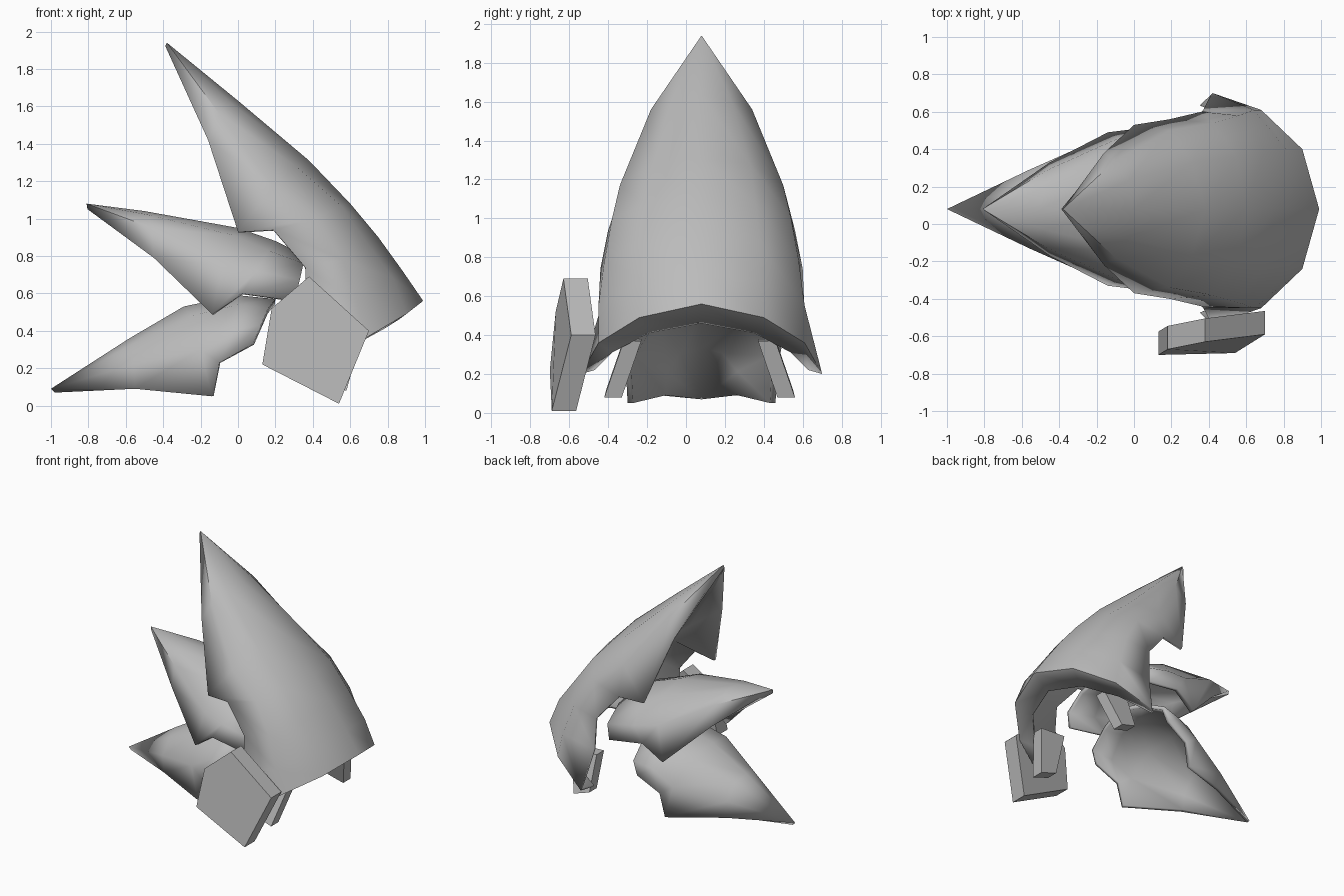
import bpy, math

cube = bpy.data.objects.get("Cube")
if cube:
    bpy.data.objects.remove(cube)

grey = bpy.data.materials.new("plain_grey")
grey.use_nodes = True
colour = (0.5, 0.5, 0.5, 1)
grey.diffuse_color = colour
grey.node_tree.nodes["Principled BSDF"].inputs["Base Color"].default_value = colour


def make(name, verts, faces, angle):
    mesh = bpy.data.meshes.new(name)
    mesh.from_pydata(verts, [], faces)
    mesh.materials.append(grey)
    obj = bpy.data.objects.new(name, mesh)
    bpy.context.collection.objects.link(obj)
    bpy.ops.object.select_all(action="DESELECT")
    obj.select_set(True)
    bpy.context.view_layer.objects.active = obj
    bpy.ops.object.shade_smooth_by_angle(angle=math.radians(angle))
    return obj


def plate(name, tip, rows, thickness, mid_y=0.08):
    """Arched pointed shell; each row runs (x, half width, z) from edge to ridge."""
    verts, faces = [(tip[0], mid_y, tip[1])], []
    for row in rows:
        verts += [(x, mid_y - w, z) for x, w, z in row]
        verts += [(x, mid_y + w, z) for x, w, z in reversed(row[:-1])]
    n = 2 * len(rows[0]) - 1
    for j in range(n - 1):
        faces.append((0, 1 + j, 2 + j))
        for i in range(len(rows) - 1):
            a = 1 + i * n + j
            faces.append((a, a + n, a + n + 1, a + 1))
    obj = make(name, verts, faces, 45)
    solid = obj.modifiers.new("thickness", "SOLIDIFY")
    solid.thickness = thickness
    solid.offset = -1


def slab(name, outline, depth):
    """Flat block: outline of (x, y, z) pushed along y by depth."""
    n = len(outline)
    verts = outline + [(x, y + depth, z) for x, y, z in outline]
    faces = [tuple(range(n)), tuple(reversed(range(n, 2 * n)))]
    faces += [(i, i + n, (i + 1) % n + n, (i + 1) % n) for i in range(n)]
    obj = make(name, verts, faces, 25)
    bpy.ops.object.mode_set(mode="EDIT")
    bpy.ops.mesh.select_all(action="SELECT")
    bpy.ops.mesh.normals_make_consistent(inside=False)
    bpy.ops.object.mode_set(mode="OBJECT")
    return obj


# Large upper plate, last row is the turned-in rim
plate("upper_plate", (-.38, 1.94), [
    [(-.16, .30, 1.42), (-.10, .26, 1.56), (-.03, .15, 1.61), (0, 0, 1.63)],
    [(0, .45, .93), (.19, .42, 1.17), (.31, .25, 1.28), (.38, 0, 1.31)],
    [(.19, .48, .94), (.42, .46, 1.0), (.55, .28, 1.07), (.6, 0, 1.08)],
    [(.36, .52, .74), (.56, .50, .78), (.69, .30, .87), (.75, 0, .90)],
    [(.37, .53, .50), (.64, .53, .55), (.83, .30, .68), (.88, 0, .72)],
    [(.42, .62, .20), (.68, .53, .36), (.90, .32, .49), (.99, 0, .56)],
    [(.36, .55, .22), (.60, .46, .31), (.78, .27, .41), (.86, 0, .46)],
], .02)

# Middle plate
plate("middle_plate", (-.81, 1.08), [
    [(-.45, .25, .79), (-.46, .21, .95), (-.48, .11, 1.02), (-.50, 0, 1.04)],
    [(-.14, .41, .49), (-.08, .38, .75), (-.02, .22, .91), (0, 0, .95)],
    [(.02, .43, .60), (.10, .42, .72), (.16, .25, .83), (.2, 0, .88)],
    [(.30, .44, .56), (.33, .42, .67), (.35, .25, .76), (.36, 0, .80)],
], .03)

# Lower plate
plate("lower_plate", (-1, .09), [
    [(-.55, .21, .09), (-.56, .21, .22), (-.56, .12, .33), (-.58, 0, .36)],
    [(-.14, .38, .05), (-.20, .37, .30), (-.25, .22, .48), (-.29, 0, .53)],
    [(-.10, .39, .23), (-.03, .38, .40), (0, .22, .54), (0, 0, .59)],
    [(.08, .41, .33), (.12, .40, .43), (.16, .22, .52), (.2, 0, .57)],
], .03)

# Five-sided side guard
slab("side_guard", [(.38, -.63, .69), (.70, -.59, .40), (.54, -.69, .01),
                    (.13, -.70, .22), (.18, -.67, .52)], .125)

# Inner straps below the rim
for side, label in ((-1, "right"), (1, "left")):
    slab("strap_" + label, [(x, .07 + side * w, z) for x, w, z in (
        (.45, .39, .38), (.66, .39, .37), (.58, .49, .08), (.45, .48, .12))], -side * .09)
